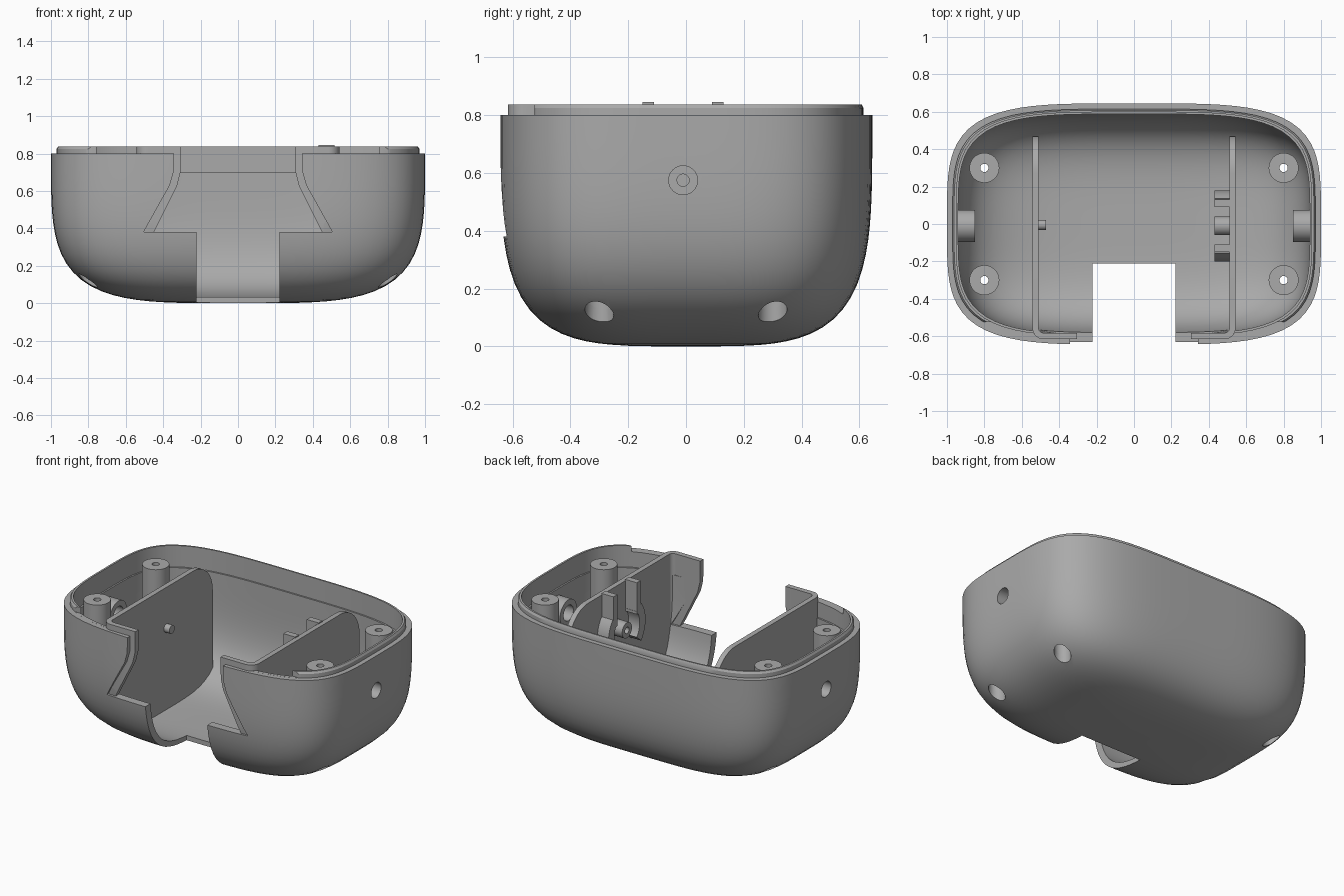
import bpy, bmesh, math
from mathutils import Vector

if "Cube" in bpy.context.scene.objects:
    bpy.data.objects.remove(bpy.context.scene.objects["Cube"])

grey = bpy.data.materials.new("plain grey")
grey.use_nodes = True
grey.diffuse_color = (0.4, 0.4, 0.4, 1)
grey.node_tree.nodes["Principled BSDF"].inputs["Base Color"].default_value = (0.4, 0.4, 0.4, 1)


def finish(name, bm):
    bmesh.ops.recalc_face_normals(bm, faces=bm.faces[:])
    mesh = bpy.data.meshes.new(name)
    bm.to_mesh(mesh)
    bm.free()
    obj = bpy.data.objects.new(name, mesh)
    bpy.context.collection.objects.link(obj)
    mesh.materials.append(grey)
    return obj


def squircle(angle):
    c, s = math.cos(angle), math.sin(angle)
    r = (c ** 4 + s ** 4) ** -0.25
    return c * r, s * r


def bowl(a, b, top, depth, steps=28):
    """Rings (half width, half depth, z) from near the floor up to the rim."""
    rings = []
    for i in range(steps - 1, -1, -1):
        h, v = squircle(math.pi / 2 * i / steps)
        rings.append((a * h, b * h, top - depth * v))
    return rings


def loft(name, rings, floor, ceiling, sides=112):
    """Skin a stack of rounded-rectangle rings, closed by a point at each end."""
    bm = bmesh.new()
    loops = []
    for a, b, z in rings:
        loop = []
        for k in range(sides):
            u, v = squircle(2 * math.pi * k / sides)
            loop.append(bm.verts.new((a * u, b * v, z)))
        loops.append(loop)
    for lo, hi in zip(loops, loops[1:]):
        for k in range(sides):
            n = (k + 1) % sides
            bm.faces.new((lo[k], lo[n], hi[n], hi[k]))
    for loop, z in ((loops[0], floor), (loops[-1], ceiling)):
        tip = bm.verts.new((0, 0, z))
        for k in range(sides):
            bm.faces.new((loop[k], loop[(k + 1) % sides], tip))
    return finish(name, bm)


def prism(name, points, axis, lo, hi):
    """Extrude a 2D outline along the axis x, y or z."""
    place = {"x": lambda p, d: (d, p[0], p[1]),
             "y": lambda p, d: (p[0], d, p[1]),
             "z": lambda p, d: (p[0], p[1], d)}[axis]
    bm = bmesh.new()
    face = bm.faces.new([bm.verts.new(place(p, lo)) for p in points])
    out = bmesh.ops.extrude_face_region(bm, geom=[face])
    shift = Vector(place((0, 0), hi - lo))
    bmesh.ops.translate(bm, vec=shift, verts=[v for v in out["geom"] if isinstance(v, bmesh.types.BMVert)])
    return finish(name, bm)


def arc(cx, cy, r, start, end, n=12):
    angles = [math.radians(start + (end - start) * i / n) for i in range(n + 1)]
    return [(cx + r * math.cos(t), cy + r * math.sin(t)) for t in angles]


def rod(name, cx, cy, r, axis, lo, hi):
    return prism(name, arc(cx, cy, r, 0, 360, 40)[:-1], axis, lo, hi)


def box(name, x, y, z):
    return prism(name, [(x[0], y[0]), (x[1], y[0]), (x[1], y[1]), (x[0], y[1])], "z", *z)


def boolean(obj, tool, operation="DIFFERENCE"):
    mod = obj.modifiers.new("cut", "BOOLEAN")
    mod.operation, mod.object, mod.solver = operation, tool, "EXACT"
    bpy.context.view_layer.objects.active = obj
    bpy.ops.object.modifier_apply(modifier=mod.name)


def mirrored(half):
    return half + [(-x, z) for x, z in reversed(half)]


# Helper solids: limit of the inner parts, front openings, drills
limit = loft("inner_limit", bowl(0.985, 0.632, 0.8, 0.785) + [(0.985, 0.632, 1)], 0.015, 1)
opening = prism("opening_cutter", mirrored(
    [(0.222, -0.1), (0.222, 0.38), (0.505, 0.38), (0.41, 0.55), (0.365, 0.63), (0.345, 0.7), (0.34, 1)]),
    "y", -1, -0.21)
flange_opening = prism("flange_cutter", mirrored(
    [(0.222, -0.1), (0.222, 0.38), (0.45, 0.38), (0.365, 0.55), (0.325, 0.63), (0.308, 0.7), (0.303, 1)]),
    "y", -1, -0.21)
lip_gap = box("lip_cutter", (-1.1, 1.1), (-1, -0.525), (0.8005, 1))
helpers = [limit, opening, flange_opening, lip_gap]
corners = [(sx * 0.8, sy * 0.3) for sx in (-1, 1) for sy in (-1, 1)]
wells, pilots = [], []
for x, y in corners:
    wells.append(rod("well_cutter", x, y, 0.05, "z", -0.1, 0.3))
    pilots.append(rod("pilot_cutter", x, y, 0.022, "z", 0.25, 1))
side_drills = [rod("side_cutter", -0.01, 0.575, 0.05, "x", min(s * 0.7, s * 1.1), max(s * 0.7, s * 1.1))
               for s in (-1, 1)]
helpers += wells + pilots + side_drills

# Shell with stepped rim lip
outside = bowl(1, 0.645, 0.8, 0.8)
inside = bowl(0.94, 0.588, 0.7, 0.67)
rim = [(0.97, 0.615, 0.8), (0.97, 0.615, 0.825), (0.962, 0.608, 0.838), (0.95, 0.598, 0.838), (0.95, 0.598, 0.7)]
shell = loft("shell", outside + rim + inside[::-1], 0, 0.03)
for tool in [lip_gap, opening] + wells + side_drills:
    boolean(shell, tool)
parts = [shell]

# Screw posts
for (x, y), well, pilot in zip(corners, wells, pilots):
    post = rod("screw_post", x, y, 0.08, "z", 0.0, 0.795)
    boolean(post, limit, "INTERSECT")
    boolean(post, well)
    boolean(post, pilot)
    parts.append(post)

# Side bushings
for s, drill in zip((-1, 1), side_drills):
    bush = rod("side_bushing", -0.01, 0.575, 0.086, "x", min(s * 0.85, s * 0.975), max(s * 0.85, s * 0.975))
    boolean(bush, drill)
    parts.append(bush)

# Upright inner plates with front flanges
side_shape = prism("plate_profile", [(-0.7, 0)] + [(0.47, 0)] + arc(0.27, 0.638, 0.2, 0, 90) + [(-0.7, 0.838)],
                   "x", -1, 1)
axle_hole = rod("axle_cutter", -0.01, 0.575, 0.021, "x", 0.4, 0.6)
helpers += [side_shape, axle_hole]
plan = ([(0.51, 0.47), (0.543, 0.47)] + arc(0.483, -0.556, 0.06, 0, -90)
        + [(0.28, -0.616), (0.28, -0.582)] + arc(0.483, -0.555, 0.027, -90, 0))
for s, name in ((-1, "right_plate"), (1, "left_plate")):
    plate = prism(name, [(s * x, y) for x, y in plan], "z", -0.1, 1)
    boolean(plate, side_shape, "INTERSECT")
    boolean(plate, limit, "INTERSECT")
    boolean(plate, flange_opening)
    if s > 0:
        boolean(plate, axle_hole)
    parts.append(plate)

# Locating peg on one plate, bearing ring and clips on the other
parts.append(rod("peg", -0.005, 0.575, 0.027, "x", -0.52, -0.47))
ring = rod("bearing_ring", -0.01, 0.575, 0.05, "x", 0.43, 0.515)
boolean(ring, axle_hole)
parts.append(ring)
for start in (-40, 140):
    outline = arc(-0.01, 0.575, 0.19, start, start + 80) + arc(-0.01, 0.575, 0.13, start + 80, start)
    parts.append(prism("curved_clip", outline, "x", 0.43, 0.515))
for y in (0.09, -0.15):
    parts.append(box("clip_bar", (0.43, 0.515), (y, y + 0.04), (0.64, 0.845)))

for tool in helpers:
    bpy.data.objects.remove(tool)

# Smooth curved walls, crisp edges
bpy.ops.object.select_all(action="DESELECT")
for part in parts:
    part.select_set(True)
bpy.context.view_layer.objects.active = shell
bpy.ops.object.shade_smooth_by_angle(angle=math.radians(30))
